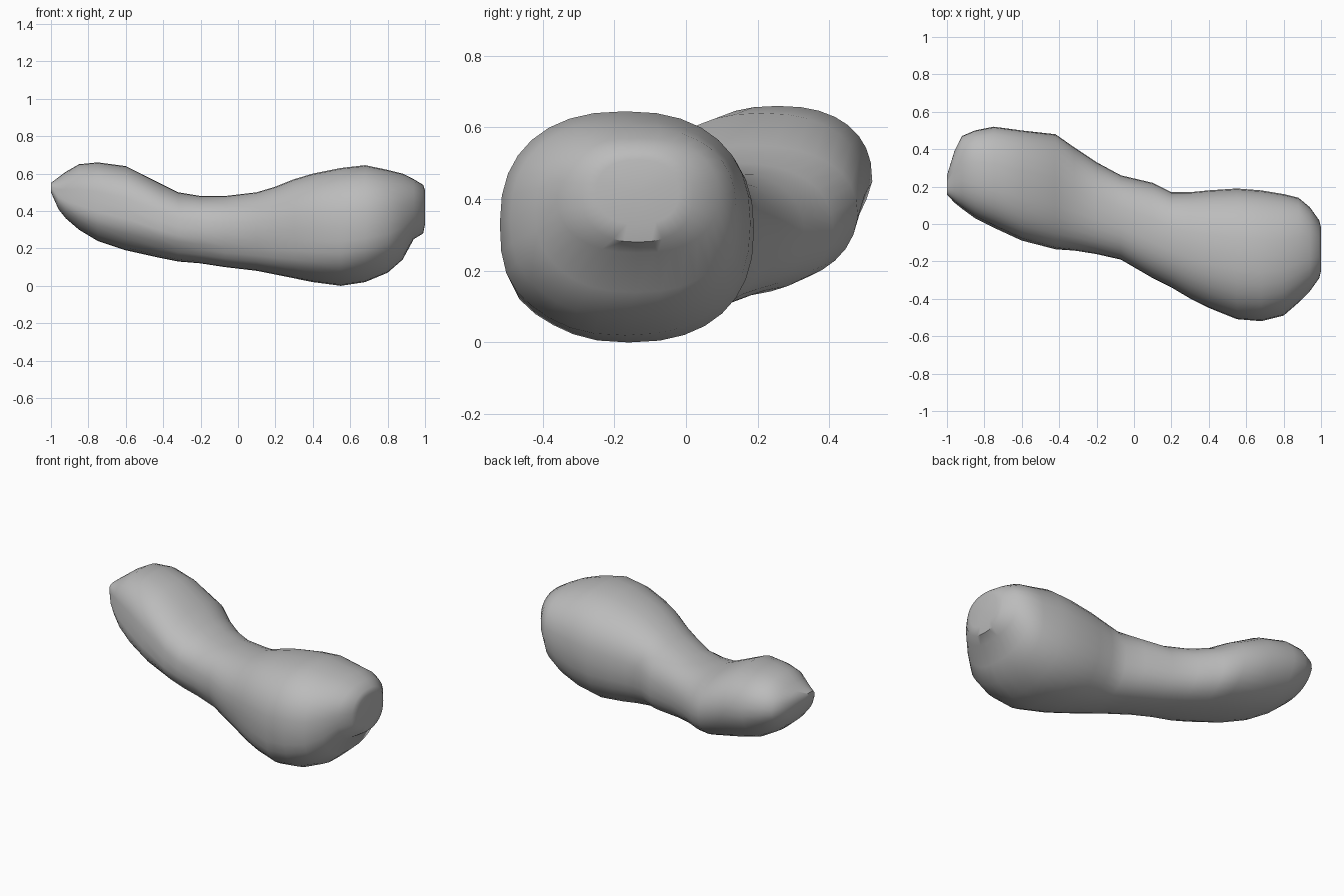
import bpy
import bmesh
from math import sin, cos, pi, exp, copysign

default_cube = bpy.data.objects.get("Cube")
if default_cube:
    bpy.data.objects.remove(default_cube, do_unlink=True)

# Stations along the body: x, back and front limits in y, lower and upper limits in z
STATIONS = [
    (-1, .16, .26, .5, .55),
    (-.96, .12, .39, .41, .58),
    (-.92, .09, .47, .36, .61),
    (-.85, .04, .5, .3, .65),
    (-.75, -.01, .52, .24, .66),
    (-.6, -.08, .5, .19, .64),
    (-.42, -.13, .48, .15, .55),
    (-.32, -.14, .41, .13, .5),
    (-.2, -.16, .33, .12, .48),
    (-.07, -.19, .26, .1, .48),
    (.1, -.29, .22, .08, .5),
    (.2, -.34, .17, .06, .53),
    (.3, -.4, .17, .04, .57),
    (.4, -.45, .18, .02, .6),
    (.55, -.51, .19, 0, .63),
    (.68, -.52, .18, .02, .645),
    (.8, -.49, .16, .07, .62),
    (.88, -.42, .14, .14, .6),
    (.94, -.36, .09, .25, .57),
    (.99, -.29, .02, .28, .54),
    (1, -.25, -.02, .33, .51),
]
SIDES = 32
ROUNDNESS = 2.35


def power(value):
    """Signed power that turns a circle into a slightly boxy oval."""
    return copysign(abs(value) ** (2 / ROUNDNESS), value)


def ring_point(station, index):
    """One point of the cross-section, with an off-centre keel and shallow ridges."""
    x, y_min, y_max, z_min, z_max = station
    angle = 2 * pi * index / SIDES
    across, up = power(cos(angle)), power(sin(angle))
    half_y, half_z = (y_max - y_min) / 2, (z_max - z_min) / 2
    keel = -.25 * half_y * max(0, -x) * max(0, -up)
    # Ridges run along the lower front flank only
    flank = exp(-((angle - 1.2 * pi) / .5) ** 2) * (1 - x * x)
    ridge = 1 + .03 * flank * sin(5 * angle + 4 * x)
    y = (y_min + y_max) / 2 + half_y * across * ridge + keel
    z = (z_min + z_max) / 2 + half_z * up * ridge
    return x, y, z


def cap(bm, ring):
    """Close an end with a fan around its middle."""
    middle = sum((v.co for v in ring[1:]), ring[0].co.copy()) / len(ring)
    centre = bm.verts.new(middle)
    for i, vert in enumerate(ring):
        bm.faces.new((vert, ring[(i + 1) % SIDES], centre))


# Two-lobed rock body, lofted through the stations
bm = bmesh.new()
rings = [[bm.verts.new(ring_point(s, i)) for i in range(SIDES)] for s in STATIONS]
for near, far in zip(rings, rings[1:]):
    for i in range(SIDES):
        j = (i + 1) % SIDES
        bm.faces.new((near[i], near[j], far[j], far[i]))
cap(bm, rings[0])
cap(bm, rings[-1])
bmesh.ops.recalc_face_normals(bm, faces=bm.faces)
mesh = bpy.data.meshes.new("rock_body")
bm.to_mesh(mesh)
bm.free()
rock = bpy.data.objects.new("rock_body", mesh)
bpy.context.collection.objects.link(rock)

# Plain grey stone
stone = bpy.data.materials.new("grey_stone")
stone.use_nodes = True
grey = (.5, .5, .5, 1)
stone.diffuse_color = grey
stone.node_tree.nodes["Principled BSDF"].inputs["Base Color"].default_value = grey
mesh.materials.append(stone)

# Smooth shading with the sharper end edges kept
bpy.ops.object.select_all(action="DESELECT")
rock.select_set(True)
bpy.context.view_layer.objects.active = rock
bpy.ops.object.shade_smooth_by_angle(angle=pi / 4)
